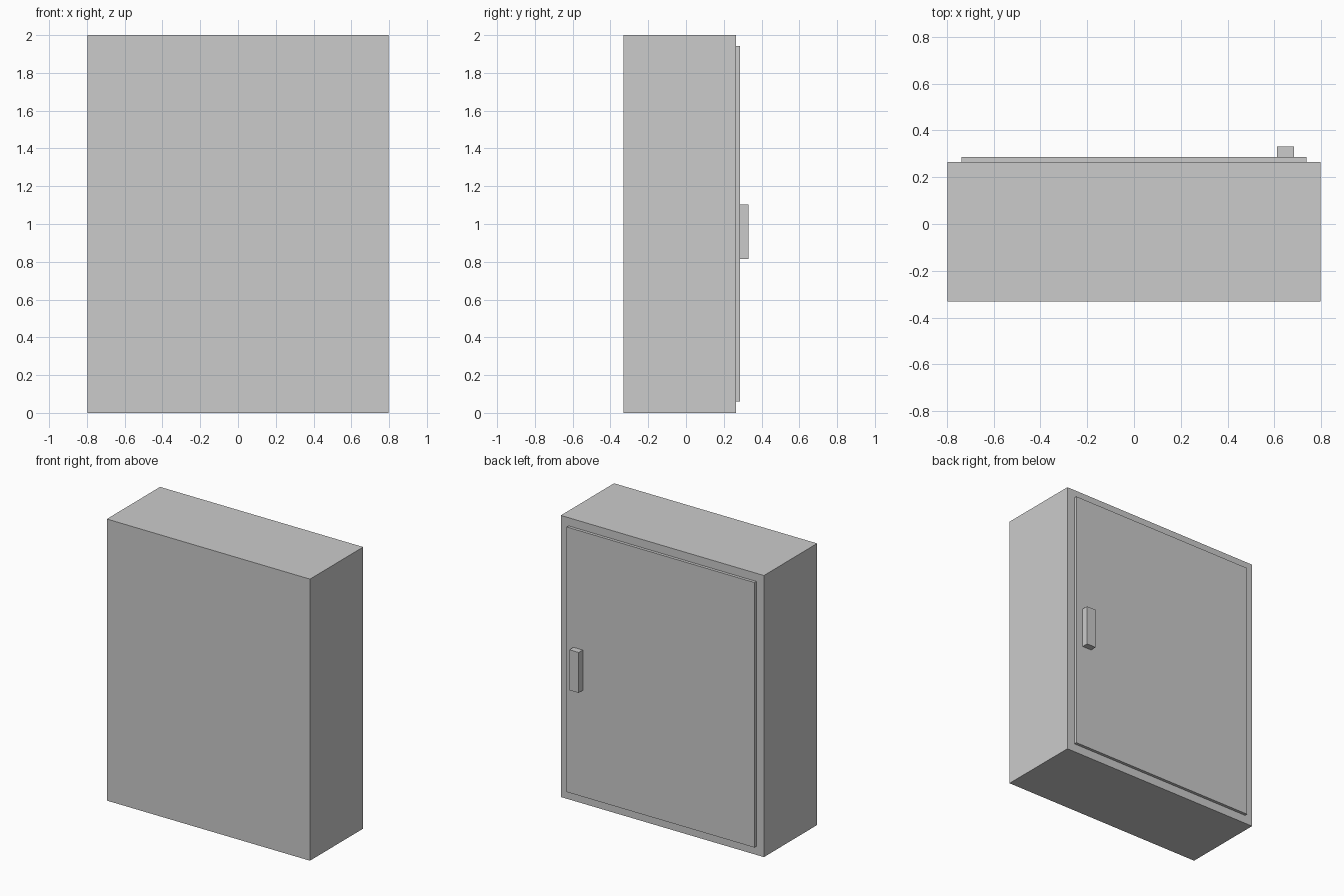
import bpy

if "Cube" in bpy.data.objects:
    bpy.data.objects.remove(bpy.data.objects["Cube"])


def box(name, x, y, z):
    """Box from (min, max) ranges on each axis."""
    centre = [(a + b) / 2 for a, b in (x, y, z)]
    bpy.ops.mesh.primitive_cube_add(size=1, location=centre)
    ob = bpy.context.object
    ob.name = name
    ob.scale = [b - a for a, b in (x, y, z)]
    bpy.ops.object.transform_apply(location=False, rotation=False, scale=True)
    return ob


# Cabinet body
box("cabinet_body", (-0.798, 0.798), (-0.332, 0.265), (0, 2))
# Raised door panel on the +y side
box("door", (-0.738, 0.738), (0.265, 0.286), (0.06, 1.942))
# Door handle
box("handle", (0.611, 0.684), (0.286, 0.332), (0.815, 1.102))
